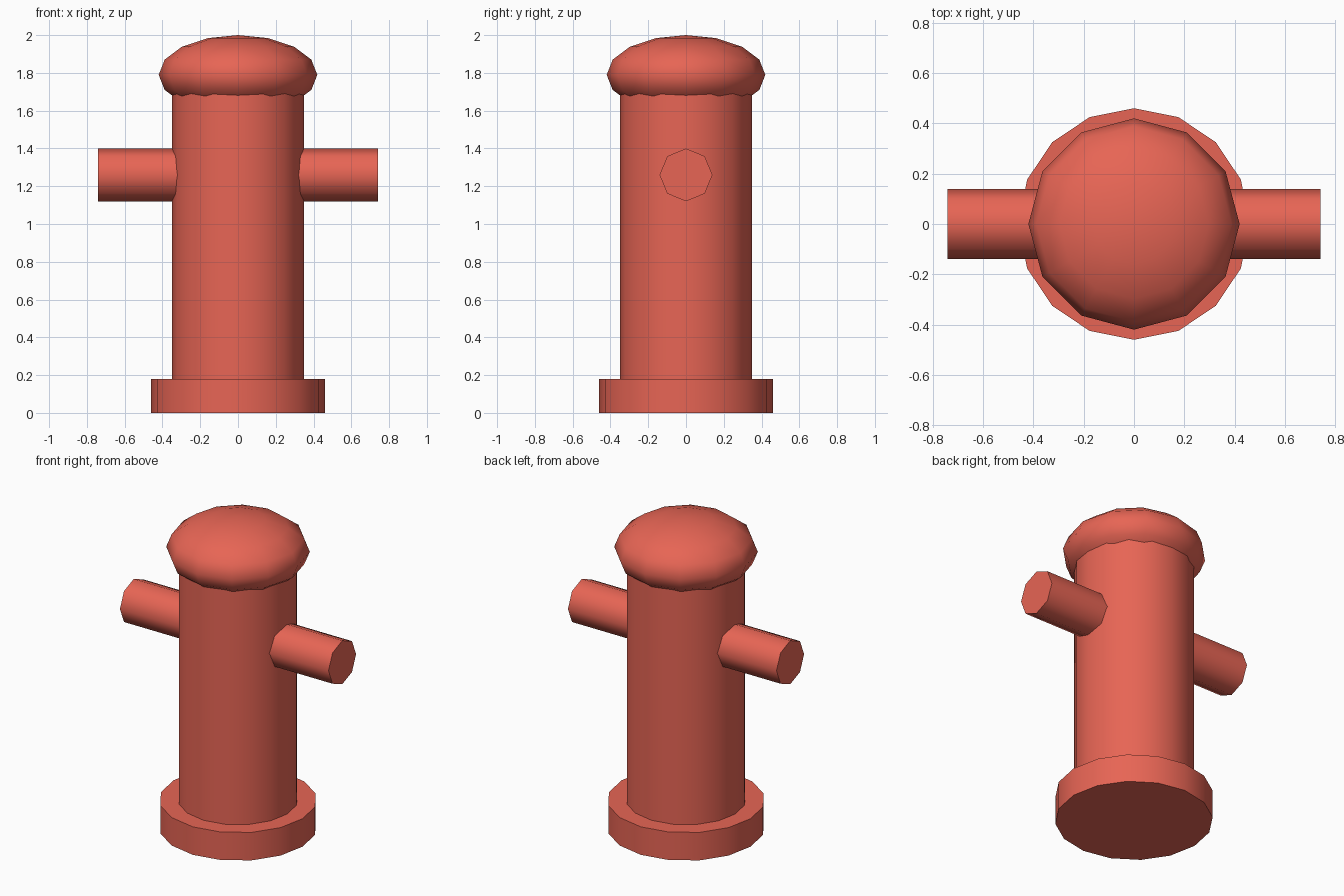
import bpy
from math import radians

if "Cube" in bpy.data.objects:
    bpy.data.objects.remove(bpy.data.objects["Cube"])

red = bpy.data.materials.new("red_paint")
red.diffuse_color = (0.80, 0.13, 0.09, 1)
red.use_nodes = True
red.node_tree.nodes["Principled BSDF"].inputs["Base Color"].default_value = red.diffuse_color


def finish(name):
    """Name, colour and smooth the active primitive."""
    ob = bpy.context.object
    ob.name = name
    ob.data.materials.append(red)
    bpy.ops.object.transform_apply(location=False, rotation=True, scale=True)
    bpy.ops.object.shade_smooth_by_angle(angle=radians(50))
    return ob


def cylinder(name, sides, radius, depth, location, rotation=(0, 0, 0)):
    bpy.ops.mesh.primitive_cylinder_add(vertices=sides, radius=radius, depth=depth,
                                        location=location, rotation=rotation)
    return finish(name)


# Foot flange and barrel
cylinder("base_flange", 16, 0.46, 0.18, (0, 0, 0.09))
cylinder("barrel", 16, 0.35, 1.56, (0, 0, 0.92))

# Domed cap: squashed sphere
bpy.ops.mesh.primitive_uv_sphere_add(segments=12, ring_count=8, radius=0.42,
                                     location=(0, 0, 1.79))
bpy.context.object.scale.z = 0.5
finish("cap")

# Side outlets, starting inside the barrel
inner, outer = 0.30, 0.742
for side, label in ((-1, "left"), (1, "right")):
    cylinder(f"{label}_outlet", 8, 0.14, outer - inner,
             (side * (inner + outer) / 2, 0, 1.26), (0, radians(90), 0))
